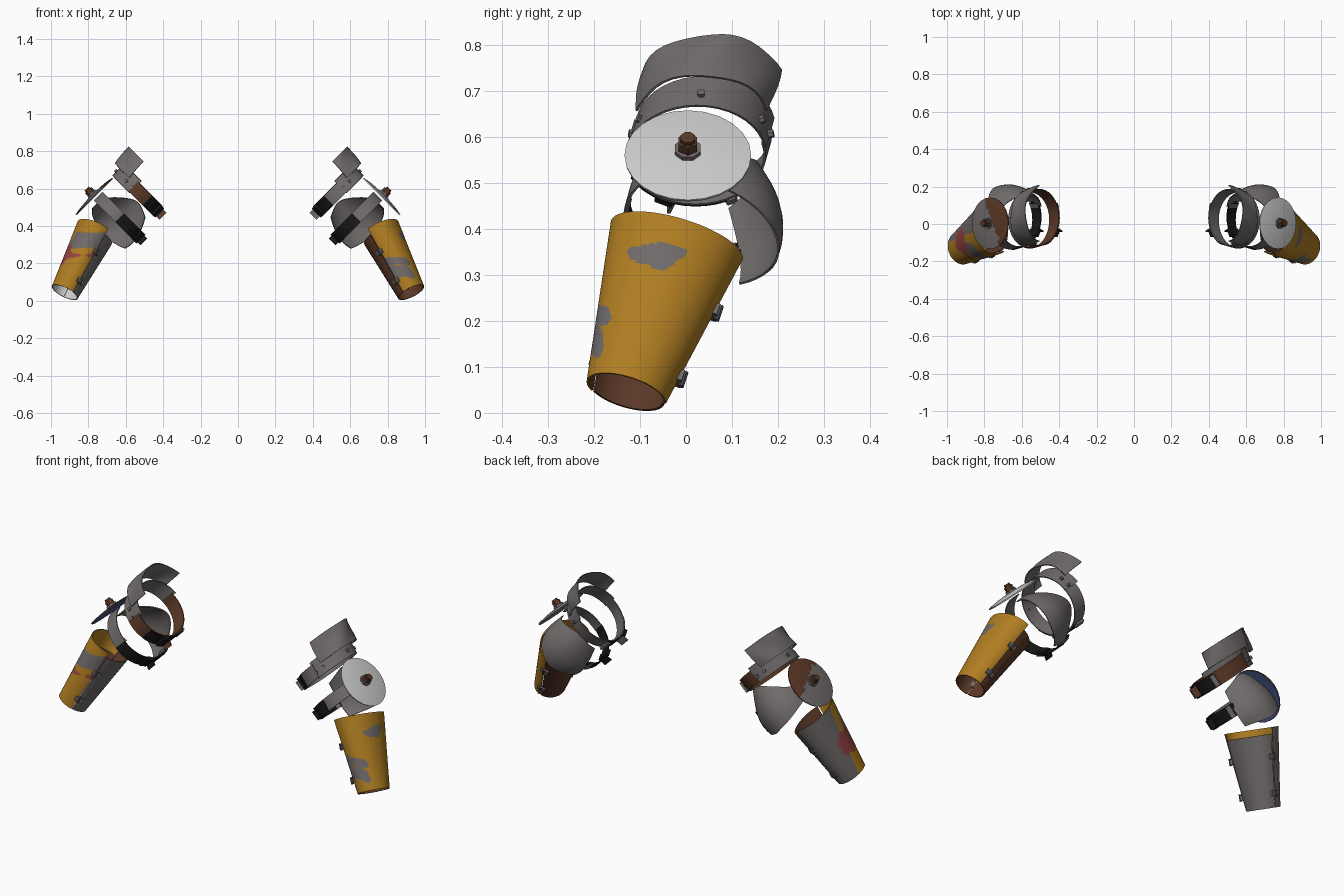
import bpy, bmesh, math
from mathutils import Vector

if "Cube" in bpy.data.objects:
    bpy.data.objects.remove(bpy.data.objects["Cube"])

def material(name, rgb):
    m = bpy.data.materials.new(name)
    m.diffuse_color = (*rgb, 1)
    m.use_nodes = True
    m.node_tree.nodes["Principled BSDF"].inputs["Base Color"].default_value = m.diffuse_color
    return m

YELLOW = material("worn_yellow", (0.43, 0.205, 0.016))
GREY = material("steel_grey", (0.16, 0.145, 0.143))
BROWN = material("leather_brown", (0.105, 0.04, 0.02))
WHITE = material("pale_paint", (0.60, 0.60, 0.60))
BLACK = material("black_webbing", (0.008, 0.008, 0.008))
RED = material("red_paint", (0.30, 0.06, 0.055))
BLUE = material("blue_paint", (0.055, 0.085, 0.22))
DARK = material("dark_metal", (0.09, 0.09, 0.095))

R2 = math.sqrt(2)
OUT = Vector((1, 0, 1)) / R2       # outward from the elbow joint
ARM = Vector((1, 0, -1)) / R2      # along the upper arm
BACK = Vector((0, 1, 0))

def q(n, a, y):
    return OUT * n + ARM * a + BACK * y

def finish(name, bm, mats, solid=0.0, angle=35, lining=None):
    me = bpy.data.meshes.new(name)
    bm.to_mesh(me)
    bm.free()
    for m in mats:
        me.materials.append(m)
    ob = bpy.data.objects.new(name, me)
    bpy.context.collection.objects.link(ob)
    bpy.ops.object.select_all(action='DESELECT')
    ob.select_set(True)
    bpy.context.view_layer.objects.active = ob
    if solid:
        mod = ob.modifiers.new("thickness", 'SOLIDIFY')
        mod.thickness = solid
        mod.offset = -1
        mod.material_offset = 10   # inside uses the last slot
        bpy.ops.object.modifier_apply(modifier=mod.name)
    if lining:
        for f in ob.data.polygons:
            if f.material_index == len(mats) - 1:
                f.material_index = lining(f.center)
    bpy.ops.object.shade_smooth_by_angle(angle=math.radians(angle))
    return ob

def shell(name, s, fn, deg, nu, nv, mats, rule=None, solid=0.005, closed=False, lining=None):
    """Curved plate: fn(theta, v) gives a point on the +x side; s mirrors it."""
    bm = bmesh.new()
    lo, hi = map(math.radians, deg)
    grid = []
    for i in range(nu if closed else nu + 1):
        row = []
        for j in range(nv + 1):
            p = fn(lo + (hi - lo) * i / nu, j / nv)
            row.append(bm.verts.new((p.x * s, p.y, p.z)))
        grid.append(row)
    for i in range(nu):
        a, b = grid[i], grid[(i + 1) % len(grid)]
        for j in range(nv):
            vs = [a[j], a[j + 1], b[j + 1], b[j]]
            f = bm.faces.new(vs if s > 0 else vs[::-1])
            if rule:
                f.material_index = rule(f.calc_center_median())
    return finish(name, bm, mats, solid, 35, lining)

def prism(name, s, c, axes, size, mat, sides=4):
    """Box or n-sided prism along axes[2], size = two radii and a height."""
    bm = bmesh.new()
    rings = []
    for h in (-0.5, 0.5):
        ring = []
        for k in range(sides):
            t = 2 * math.pi * (k + 0.5) / sides
            g = R2 if sides == 4 else 1
            p = (c + axes[0] * math.cos(t) * size[0] * g + axes[1] * math.sin(t) * size[1] * g
                 + axes[2] * h * size[2])
            ring.append(bm.verts.new((p.x * s, p.y, p.z)))
        rings.append(ring)
    bm.faces.new(rings[0])
    bm.faces.new(rings[1])
    for k in range(sides):
        m = (k + 1) % sides
        bm.faces.new((rings[0][k], rings[0][m], rings[1][m], rings[1][k]))
    bmesh.ops.recalc_face_normals(bm, faces=bm.faces)
    return finish(name, bm, [mat], angle=30)

# forearm frame
TOP, LOW = Vector((0.757, -0.02, 0.375)), Vector((0.925, -0.13, 0.045))
F = (LOW - TOP).normalized()
E1 = Vector((0.9, 0, 0.44))
E1 = (E1 - F * E1.dot(F)).normalized()
E2 = F.cross(E1)
if E2.y < 0:
    E2 = -E2

def forearm(k, v0=0.0):
    def fn(t, v):
        v = v0 + (1 - v0) * v
        r1, r2 = 0.112 - 0.034 * v, 0.15 - 0.06 * v
        return TOP.lerp(LOW, v) + (E1 * math.cos(t) * r1 + E2 * math.sin(t) * r2) * k
    return fn

def offset(p):
    return Vector((abs(p.x), p.y, p.z)) - TOP

def along(p):
    return offset(p).dot(F) / (LOW - TOP).length

def blob(p, cy, cz, ry, rz):
    w = 0.2 * math.sin(p.y * 90) + 0.2 * math.sin(p.z * 110)
    return ((p.y - cy) / ry) ** 2 + ((p.z - cz) / rz) ** 2 < 1 + w

def right_paint(p):
    # worn patches on yellow
    patches = ((-0.06, 0.342, 0.06, 0.028), (-0.18, 0.212, 0.022, 0.02), (-0.195, 0.155, 0.016, 0.03))
    return 1 if any(blob(p, *b) for b in patches) else 0

def left_paint(p):
    # red panel, bare metal towards the back, yellow elsewhere
    if blob(p, -0.095, 0.24, 0.08, 0.055):
        return 2
    bare = offset(p).dot(E2) > -0.02 + 0.05 * along(p)
    return 1 if bare or blob(p, -0.145, 0.32, 0.05, 0.05) else 0

def disc_paint(p):
    return 1 if p.x < -0.755 - 0.35 * p.y else 0

def loop(n0, y0, r, a0, a1, lean=0.2):
    def fn(t, v):
        a = a0 + (a1 - a0) * v
        return q(n0 + r * math.cos(t), a, y0 + r * math.sin(t) - lean * (a - (a0 + a1) / 2))
    return fn

def pauldron(t, v):
    a = -0.17 + 0.117 * v
    r = 0.152 + 0.004 * math.sin(5 * t + 4 * v) + 0.006 * (1 - v) * abs(math.sin(t))
    n = 0.842 - 0.006 * v
    return q(n + r * math.cos(t), a, 0.045 + r * math.sin(t) - 0.2 * (a + 0.11))

def elbow(t, v):
    # narrow beside the disc, flaring out around the back and inside of the joint
    g = min(1, max(0, t / math.radians(105)))
    g = g * g * (3 - 2 * g)
    half = 0.035 + 0.092 * g - 0.03 * max(0, t - 1.9) / 0.72
    mid = 0.132 + 0.03 * max(0, math.cos(t))
    r = 0.128 + 0.056 * math.sin(math.pi * v * 0.68) * g
    return q(0.775 + r * math.cos(t), mid + half * (2 * v - 1), 0.03 + r * math.sin(t))

def disc(t, v):
    r = 0.012 + 0.126 * v
    return DC + OUT * (0.012 * (1 - v * v)) + BACK * r * math.sin(t) + ARM * r * math.cos(t)

DC = q(0.941, 0.148, 0.004)

for s, side in ((1, "right"), (-1, "left")):
    right = s > 0
    nm = lambda part: side + "_" + part
    strap = GREY if right else BROWN
    # forearm guard: painted outer shell and inner shell
    if right:
        lining = lambda p: 0 if along(p) < 0.2 else 2
        shell(nm("forearm_outer"), s, forearm(1), (-118, 93), 90, 60,
              [YELLOW, GREY, BROWN], right_paint, lining=lining)
    else:
        lining = lambda p: 0 if along(p) < 0.25 else 3 if along(p) < 0.7 else 4
        shell(nm("forearm_outer"), s, forearm(1), (-118, 93), 90, 60,
              [YELLOW, GREY, RED, BROWN, WHITE], left_paint, lining=lining)
    shell(nm("forearm_inner"), s, forearm(0.97, 0.08), (95, 239), 16, 8,
          [BROWN if right else GREY, BROWN, WHITE], None,
          lining=lambda p: 1 if right or along(p) < 0.7 else 2)
    # clasps across both forearm seams
    for d in (-121, 95):
        for v in (0.36, 0.82):
            t = math.radians(d)
            c = forearm(1.0)(t, v)
            out = (E1 * math.cos(t) + E2 * math.sin(t)).normalized()
            tan = F.cross(out)
            prism(nm("forearm_clasp"), s, c, (tan, F, out), (0.02, 0.013, 0.014), GREY)
            prism(nm("clasp_pin"), s, c + out * 0.008, (tan, out, F), (0.007, 0.007, 0.036), DARK, 8)
    # elbow disc with washer and bolt
    shell(nm("elbow_disc"), s, disc, (0, 360), 24, 10,
          [WHITE, GREY] if right else [BROWN, GREY, BLUE],
          None if right else disc_paint, 0.006, True)
    prism(nm("disc_washer"), s, DC + OUT * 0.014, (BACK, ARM, OUT), (0.03, 0.03, 0.016), GREY, 8)
    prism(nm("disc_bolt"), s, DC + OUT * 0.032, (BACK, ARM, OUT), (0.023, 0.023, 0.024), BROWN, 6)
    prism(nm("bolt_tip"), s, DC + OUT * 0.048, (BACK, ARM, OUT), (0.017, 0.017, 0.014), BROWN, 8)
    # elbow guard and its front strap
    shell(nm("elbow_plate"), s, elbow, (5, 150), 20, 8, [GREY])
    shell(nm("elbow_strap"), s, loop(0.77, 0.03, 0.16, 0.10, 0.165), (265, 345), 10, 1, [GREY])
    shell(nm("elbow_webbing"), s, loop(0.762, 0.03, 0.163, 0.10, 0.165), (146, 270), 14, 1, [BLACK])
    # upper arm plates
    shell(nm("upper_plate"), s, pauldron, (-74, 74), 18, 5, [GREY])
    shell(nm("lower_plate"), s, loop(0.797, 0.033, 0.152, -0.088, 0.002), (-82, 82), 18, 2, [GREY])
    # upper arm strap with webbing
    shell(nm("arm_strap"), s, loop(0.79, 0.028, 0.153, -0.073, -0.001), (75, 285), 24, 1, [strap])
    shell(nm("arm_webbing"), s, loop(0.79, 0.028, 0.159, -0.07, -0.004), (155, 243), 10, 1, [BLACK])
    # buckles and loose strap ends
    for n0, a0, m in ((0.79, -0.036, strap), (0.765, 0.133, BLACK)):
        for d, size in ((208, (0.02, 0.034, 0.018)), (155, (0.012, 0.03, 0.012))):
            t = math.radians(d)
            out = OUT * math.cos(t) + BACK * math.sin(t)
            tan = BACK * math.cos(t) - OUT * math.sin(t)
            c = q(n0, a0, 0.03) + out * 0.163
            prism(nm("strap_buckle"), s, c, (tan, ARM, out), size, BLACK if d == 208 else GREY)
        t = math.radians(200)
        out = OUT * math.cos(t) + BACK * math.sin(t)
        prism(nm("strap_end"), s, q(n0, a0, 0.03) + out * 0.18, (BACK, ARM, out),
              (0.004, 0.026, 0.036), m)
    # rivets along the lower plate
    for d in (-78, -60, 0, 60, 78):
        t = math.radians(d)
        out = OUT * math.cos(t) + BACK * math.sin(t)
        tan = BACK * math.cos(t) - OUT * math.sin(t)
        prism(nm("rivet"), s, q(0.797, -0.03, 0.033) + out * 0.155, (tan, ARM, out),
              (0.009, 0.009, 0.012), GREY, 6)
